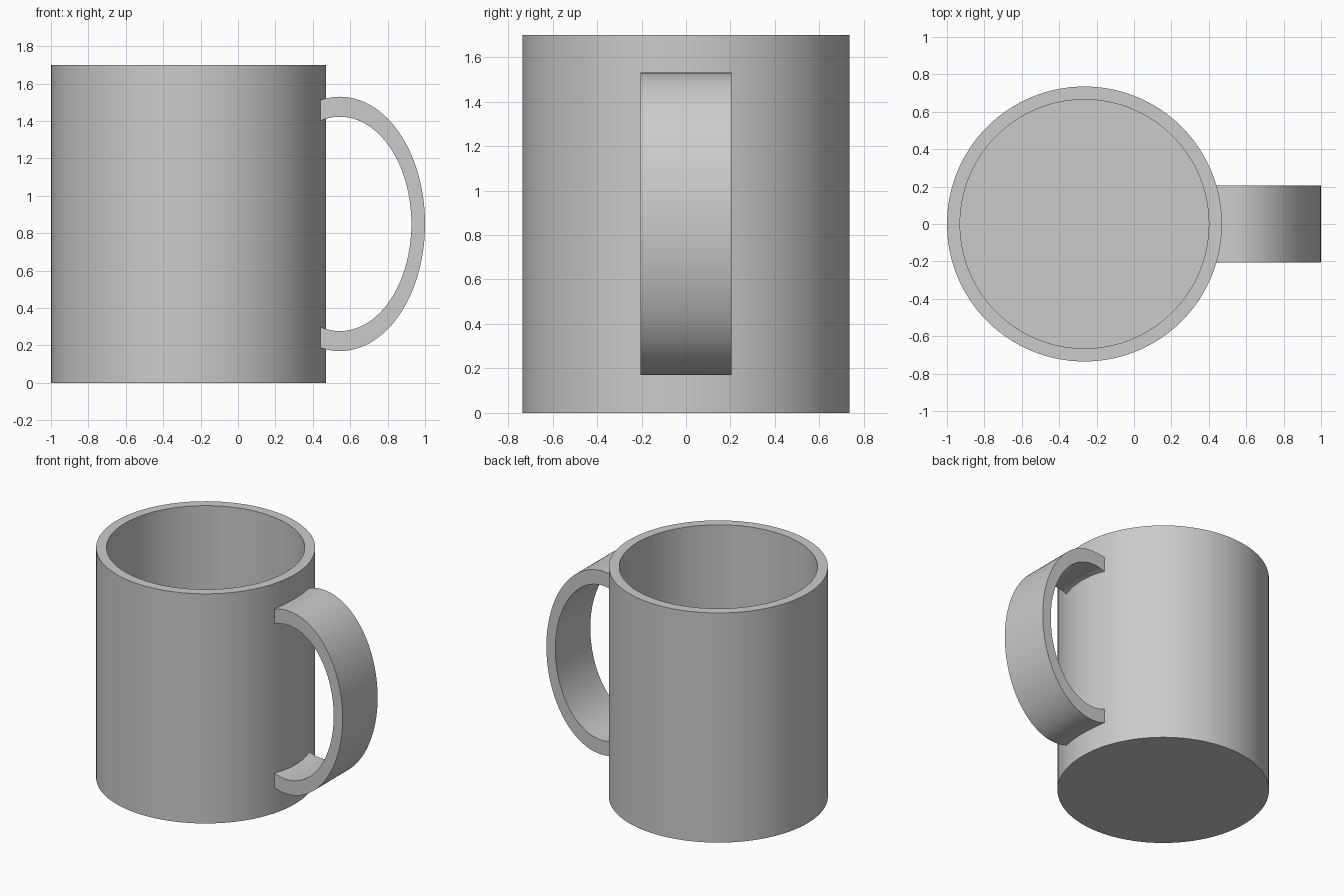
import bpy, bmesh, math

cube = bpy.data.objects.get("Cube")
if cube:
    bpy.data.objects.remove(cube, do_unlink=True)

GREY = (0.6, 0.6, 0.6, 1.0)
mat = bpy.data.materials.new("ceramic_grey")
mat.use_nodes = True
mat.diffuse_color = GREY
mat.node_tree.nodes["Principled BSDF"].inputs["Base Color"].default_value = GREY


def finish(name, bm, x):
    """Turn a bmesh into a smooth-shaded object with sharp edges kept."""
    bmesh.ops.recalc_face_normals(bm, faces=bm.faces)
    mesh = bpy.data.meshes.new(name)
    bm.to_mesh(mesh)
    bm.free()
    mesh.materials.append(mat)
    obj = bpy.data.objects.new(name, mesh)
    obj.location.x = x
    bpy.context.collection.objects.link(obj)
    bpy.ops.object.select_all(action='DESELECT')
    obj.select_set(True)
    bpy.context.view_layer.objects.active = obj
    bpy.ops.object.shade_smooth_by_angle(angle=math.radians(30))
    return obj


# Cup body: a solid cylinder whose top is inset and pushed down to the floor
RADIUS, WALL, HEIGHT, FLOOR = 0.735, 0.07, 1.7, 0.07
bm = bmesh.new()
bmesh.ops.create_cone(bm, cap_ends=True, segments=128, radius1=RADIUS,
                      radius2=RADIUS, depth=HEIGHT)
bmesh.ops.translate(bm, verts=bm.verts, vec=(0, 0, HEIGHT / 2))
top = max(bm.faces, key=lambda f: f.calc_center_median().z)
bmesh.ops.inset_region(bm, faces=[top], thickness=WALL, use_even_offset=True)
well = bmesh.ops.extrude_face_region(bm, geom=[top])
if top.is_valid:
    bmesh.ops.delete(bm, geom=[top], context='FACES_ONLY')
bmesh.ops.translate(bm, verts=[v for v in well["geom"] if isinstance(v, bmesh.types.BMVert)],
                    vec=(0, 0, FLOOR - HEIGHT))
finish("cup_body", bm, -0.265)

# Handle: a flat elliptical band whose ends are buried in the cup wall
STEPS, HALF_WIDTH, END_X = 64, 0.205, -0.125


def ellipse_arc(rx, rz):
    end = math.acos(END_X / rx)
    angles = [end - 2 * end * i / STEPS for i in range(STEPS + 1)]
    return [(rx * math.cos(a), rz * math.sin(a) + HEIGHT / 2) for a in angles]


bm = bmesh.new()
rings = []
for (ox, oz), (ix, iz) in zip(ellipse_arc(0.455, 0.68), ellipse_arc(0.382, 0.573)):
    rings.append([bm.verts.new(p) for p in (
        (ox, -HALF_WIDTH, oz), (ox, HALF_WIDTH, oz),
        (ix, HALF_WIDTH, iz), (ix, -HALF_WIDTH, iz))])
for a, b in zip(rings, rings[1:]):
    for i in range(4):
        j = (i + 1) % 4
        bm.faces.new((a[i], a[j], b[j], b[i]))
bm.faces.new(rings[0])
bm.faces.new(rings[-1])
finish("handle", bm, 0.545)
